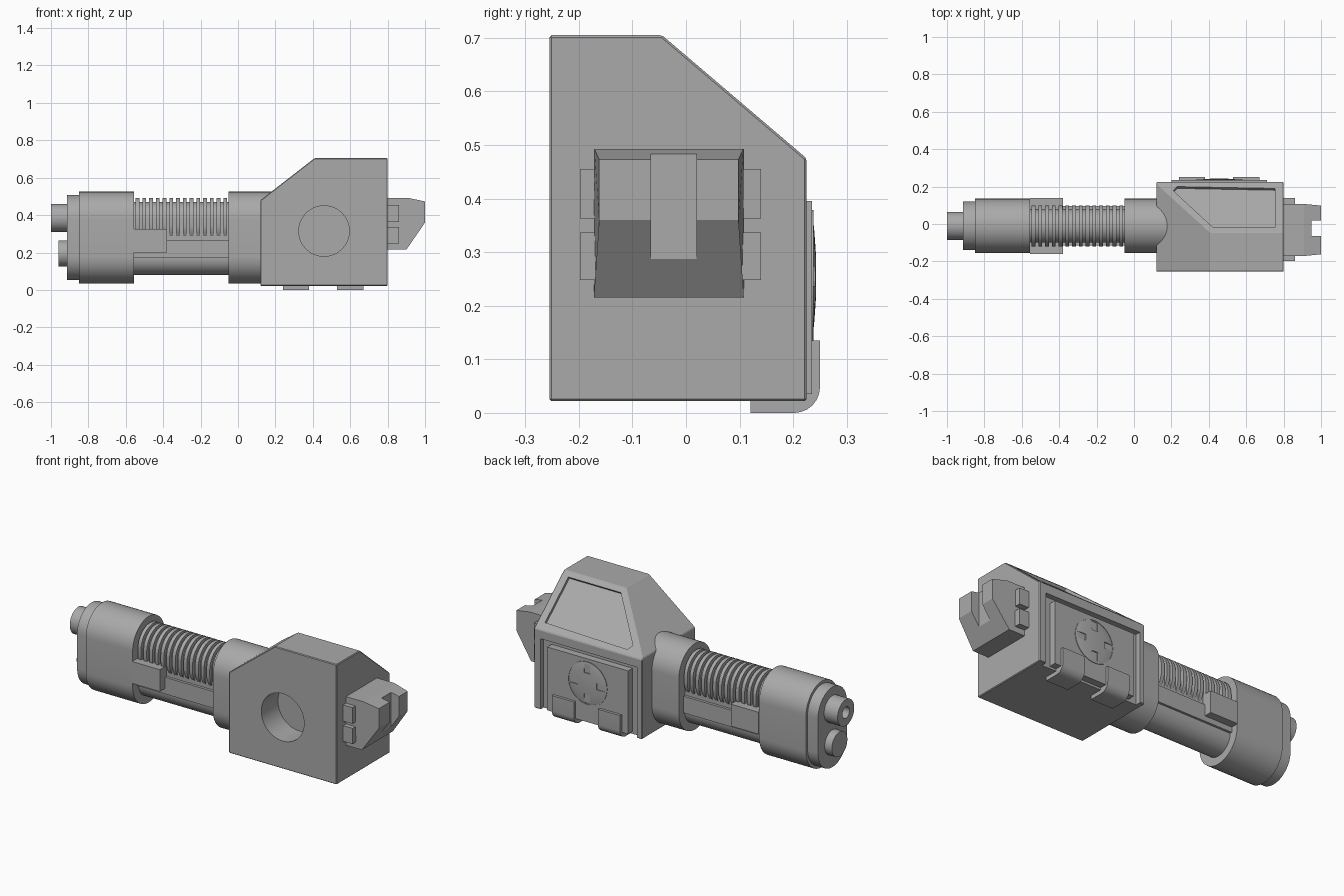
import bpy, bmesh, math
from mathutils import Vector, Matrix

if "Cube" in bpy.data.objects:
    bpy.data.objects.remove(bpy.data.objects["Cube"], do_unlink=True)

grey = bpy.data.materials.new("plain grey")
grey.use_nodes = True
grey.diffuse_color = (0.4, 0.4, 0.4, 1)
grey.node_tree.nodes["Principled BSDF"].inputs["Base Color"].default_value = (0.4, 0.4, 0.4, 1)

AXIS_Y = -0.01      # centre line of the barrel section
MID_X = 0.455       # centre of the round details on the housing


def finish(name, bm, smooth=False):
    bmesh.ops.recalc_face_normals(bm, faces=bm.faces)
    me = bpy.data.meshes.new(name)
    bm.to_mesh(me)
    bm.free()
    me.materials.append(grey)
    ob = bpy.data.objects.new(name, me)
    bpy.context.collection.objects.link(ob)
    if smooth:
        bpy.ops.object.select_all(action='DESELECT')
        ob.select_set(True)
        bpy.context.view_layer.objects.active = ob
        bpy.ops.object.shade_smooth_by_angle(angle=math.radians(30))
    return ob


def prism(name, points, direction, smooth=False):
    """Closed outline of 3D points swept along a direction."""
    bm = bmesh.new()
    face = bm.faces.new([bm.verts.new(p) for p in points])
    new = bmesh.ops.extrude_face_region(bm, geom=[face])["geom"]
    verts = [g for g in new if isinstance(g, bmesh.types.BMVert)]
    bmesh.ops.translate(bm, vec=direction, verts=verts)
    return finish(name, bm, smooth)


def box(name, x, y, z):
    return prism(name, [(x[0], y[0], z[0]), (x[1], y[0], z[0]), (x[1], y[1], z[0]),
                        (x[0], y[1], z[0])], (0, 0, z[1] - z[0]))


def pill(name, x0, x1, low, high, radius):
    """Rounded upright section running along x."""
    pts = []
    for i in range(50):
        a = math.pi * (i % 25) / 24 + (math.pi if i >= 25 else 0)
        cz = high - radius if i < 25 else low + radius
        pts.append((x0, AXIS_Y + radius * math.cos(a), cz + radius * math.sin(a)))
    return prism(name, pts, (x1 - x0, 0, 0), True)


def lathe(name, profile, origin, axis, steps=48):
    """Revolve (radius, distance) pairs about an axis."""
    bm = bmesh.new()
    verts = [bm.verts.new((r, 0, h)) for r, h in profile]
    edges = [bm.edges.new(p) for p in zip(verts, verts[1:])]
    bmesh.ops.spin(bm, geom=verts + edges, axis=(0, 0, 1), cent=(0, 0, 0),
                   angle=2 * math.pi, steps=steps)
    bmesh.ops.remove_doubles(bm, verts=bm.verts, dist=0.0001)
    turn = Vector((0, 0, 1)).rotation_difference(Vector(axis)).to_matrix().to_4x4()
    bm.transform(Matrix.Translation(origin) @ turn)
    return finish(name, bm, True)


def apply_modifiers(ob):
    graph = bpy.context.evaluated_depsgraph_get()
    me = bpy.data.meshes.new_from_object(ob.evaluated_get(graph))
    ob.modifiers.clear()
    ob.data = me


def cut(ob, cutter):
    mod = ob.modifiers.new("cut", 'BOOLEAN')
    mod.operation, mod.solver, mod.object = 'DIFFERENCE', 'EXACT', cutter
    apply_modifiers(ob)
    bpy.data.objects.remove(cutter, do_unlink=True)


# Housing: side outline swept in y, then sliced by the sloping rear plane
outline = [(0.12, 0.022), (0.80, 0.022), (0.80, 0.705), (0.41, 0.705), (0.12, 0.48)]
housing = prism("housing", [(x, -0.255, z) for x, z in outline], (0, 0.48, 0))
slope_point = Vector((0, -0.045, 0.705))
slope_normal = Vector((0, 0.23, 0.27)).normalized()
bm = bmesh.new()
bm.from_mesh(housing.data)
res = bmesh.ops.bisect_plane(bm, geom=bm.verts[:] + bm.edges[:] + bm.faces[:],
                             plane_co=slope_point, plane_no=slope_normal, clear_outer=True)
bmesh.ops.holes_fill(bm, edges=[e for e in bm.edges if e.is_boundary])
bmesh.ops.recalc_face_normals(bm, faces=bm.faces)
bm.to_mesh(housing.data)
bm.free()
bevel = housing.modifiers.new("soft edges", 'BEVEL')
bevel.width, bevel.segments = 0.004, 1
apply_modifiers(housing)

# Front bore, rear recess and sunken window on the slope
cut(housing, lathe("bore_cutter", [(0, 0), (0.135, 0), (0.135, 0.3), (0, 0.3)],
                   (0.46, -0.105, 0.315), (0, -1, 0)))
cut(housing, box("recess_cutter", (0.15, 0.76), (0.195, 0.3), (-0.05, 0.425)))


def on_slope(x, y):
    return Vector((x, y, 0.705 - (y + 0.045) * 0.23 / 0.27)) - slope_normal * 0.015


window = [(0.21, 0.178), (0.23, 0.2), (0.755, 0.19), (0.755, -0.02), (0.425, -0.02)]
cut(housing, prism("window_cutter", [on_slope(x, y) for x, y in window], slope_normal * 0.1))

# Rear plate with round slotted cap
box("rear_plate", (0.2, 0.71), (0.19, 0.235), (0.035, 0.395))
cap = lathe("rear_cap", [(0, -0.02), (0.12, -0.02), (0.12, 0), (0.112, 0.002), (0.08, 0.005),
                         (0.04, 0.0075), (0, 0.008)], (MID_X, 0.235, 0.255), (0, 1, 0))
lathe("cap_rim", [(0.118, 0), (0.118, 0.003), (0.124, 0.003), (0.124, 0), (0.118, 0)],
      (MID_X, 0.235, 0.255), (0, 1, 0))
for dx, dz in ((1, 0), (-1, 0), (0, 1), (0, -1)):
    cx, cz = MID_X + 0.085 * dx, 0.255 + 0.085 * dz
    w, h = (0.025, 0.018) if dx else (0.018, 0.025)
    cut(cap, box("slot_cutter", (cx - w, cx + w), (0.2355, 0.3), (cz - h, cz + h)))

# Rounded clips wrapping the lower rear edge
arc = [math.radians(15 * i) for i in range(7)]
section = [(0.12, 0)] + [(0.202 + 0.048 * math.sin(a), 0.048 - 0.048 * math.cos(a)) for a in arc]
section += [(0.25, 0.135), (0.225, 0.135), (0.225, 0.035), (0.12, 0.035)]
for side, x in (("right", 0.24), ("left", 0.53)):
    prism(side + "_clip", [(x, y, z) for y, z in section], (0.14, 0, 0), True)

# Barrel shroud: collar, rear sleeve, end cap and lower guard
pill("collar", -0.05, 0.185, 0.035, 0.525, 0.145)
pill("muzzle_sleeve", -0.85, -0.555, 0.035, 0.525, 0.145)
pill("muzzle_cap", -0.915, -0.84, 0.052, 0.508, 0.13)
pill("inner_barrel", -0.57, -0.03, 0.08, 0.47, 0.09)
pill("lower_guard", -0.57, -0.03, 0.08, 0.265, 0.092)
box("guard_top", (-0.57, -0.03), (AXIS_Y - 0.105, AXIS_Y + 0.105), (0.17, 0.265))
box("side_block", (-0.555, -0.38), (-0.16, 0.14), (0.2, 0.325))

# Cooling ribs
RIBS = 14
for i in range(RIBS):
    x = -0.555 + 0.505 * (i + 0.5) / RIBS
    pill("rib_%d" % (i + 1), x - 0.01, x + 0.01, 0.24, 0.492, 0.11)

# Muzzles
lathe("upper_muzzle", [(0, 0), (0.075, 0), (0.075, 0.1), (0.032, 0.1), (0.032, 0.03), (0, 0.03)],
      (-0.9, AXIS_Y, 0.385), (-1, 0, 0))
lathe("lower_muzzle", [(0, 0), (0.07, 0), (0.07, 0.06), (0, 0.06)],
      (-0.9, AXIS_Y, 0.195), (-1, 0, 0))

# Tail block: tapered wedge with a sight notch
tail_side = [(0.79, 0.215), (0.90, 0.215), (1.0, 0.36), (1.0, 0.473), (0.91, 0.492), (0.79, 0.492)]
tail = prism("tail_block", [(x, -0.172, z) for x, z in tail_side], (0, 0.28, 0))
for v in tail.data.vertices:
    taper = max(0, v.co.x - 0.9) * 0.1
    v.co.y += taper if v.co.y < 0 else -taper
cut(tail, box("notch_cutter", (0.95, 1.1), (-0.065, 0.02), (0.1, 0.6)))

# Paired lugs on both sides of the tail
for name, z in (("upper_lug", (0.363, 0.455)), ("lower_lug", (0.248, 0.337))):
    box(name, (0.79, 0.86), (-0.198, 0.14), z)
